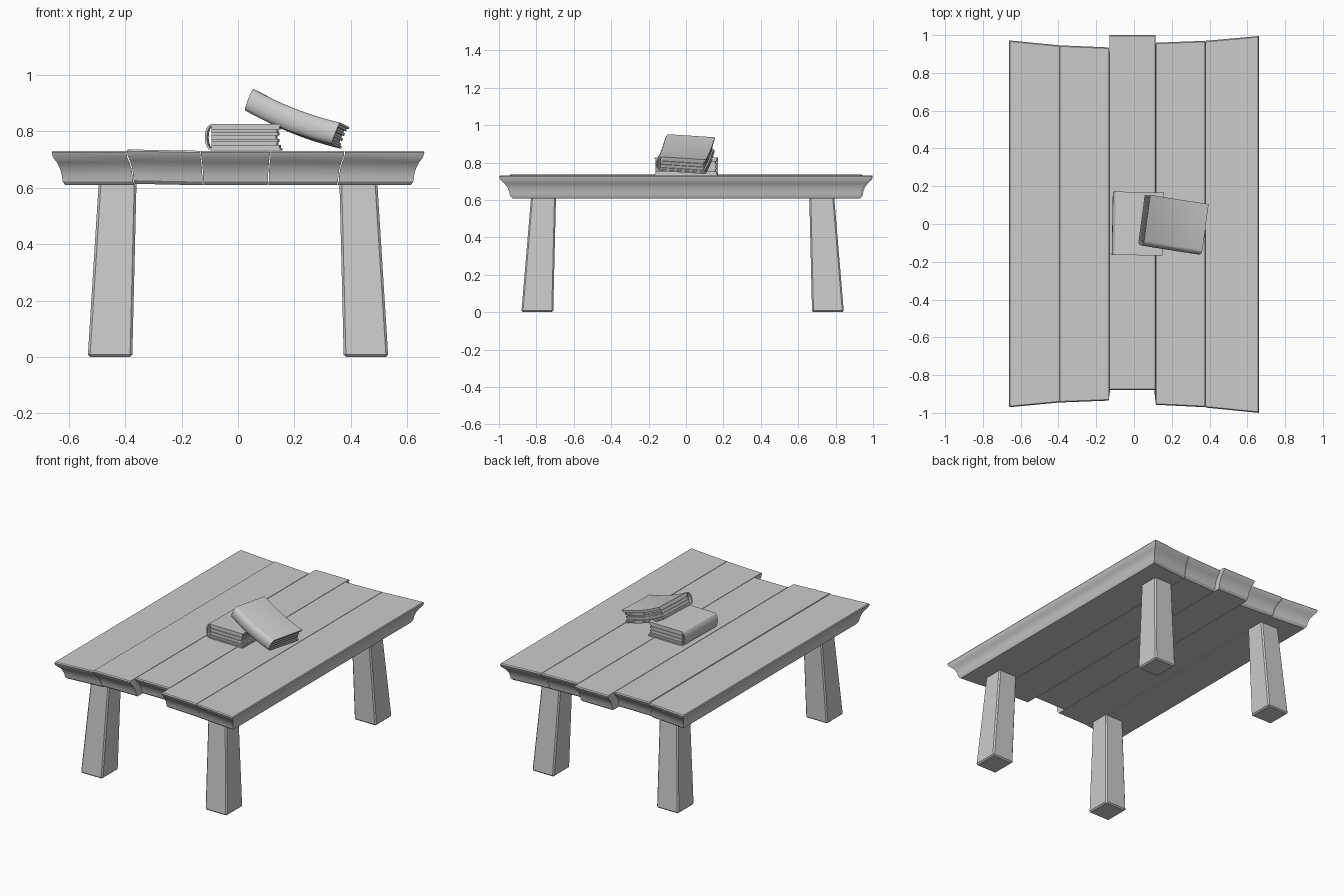
import bpy, bmesh, math
from mathutils import Matrix, Vector

if "Cube" in bpy.data.objects:
    bpy.data.objects.remove(bpy.data.objects["Cube"])


def loft(name, rings, bevel=0.0):
    """Closed solid through matching rings of points, capped at both ends."""
    bm = bmesh.new()
    loops = [[bm.verts.new(p) for p in ring] for ring in rings]
    n = len(loops[0])
    for a, b in zip(loops, loops[1:]):
        for i in range(n):
            j = (i + 1) % n
            bm.faces.new((a[i], a[j], b[j], b[i]))
    bm.faces.new(loops[0])
    bm.faces.new(loops[-1])
    bmesh.ops.recalc_face_normals(bm, faces=bm.faces)
    if bevel:
        bmesh.ops.bevel(bm, geom=bm.edges[:], offset=bevel, segments=1,
                        affect='EDGES', profile=0.5)
    mesh = bpy.data.meshes.new(name)
    bm.to_mesh(mesh)
    bm.free()
    obj = bpy.data.objects.new(name, mesh)
    bpy.context.collection.objects.link(obj)
    bpy.ops.object.select_all(action='DESELECT')
    obj.select_set(True)
    bpy.context.view_layer.objects.active = obj
    bpy.ops.object.shade_smooth_by_angle(angle=math.radians(30))
    return obj


# Moulded edge of the table top: (scale about the centre, height)
EDGE = [(0.994, 0.731), (1.0, 0.725), (0.993, 0.708), (0.972, 0.69),
        (0.955, 0.668), (0.945, 0.643), (0.941, 0.622), (0.928, 0.609)]


def plank(name, x0, x1, front, back, dy=0.0, dz=(0.0, 0.0)):
    rings = []
    for s, z in EDGE:
        rings.append([(x0 * s, front[0] * s + dy, z + dz[0]),
                      (x1 * s, front[1] * s + dy, z + dz[1]),
                      (x1 * s, back[1] * s + dy, z + dz[1]),
                      (x0 * s, back[0] * s + dy, z + dz[0])])
    return loft(name, rings)


# Table top planks
plank("outer_left_plank", -0.661, -0.396, (-0.97, -0.945), (0.972, 0.946))
plank("inner_left_plank", -0.394, -0.134, (-0.945, -0.935), (0.946, 0.935),
      dz=(0.005, 0.0))
plank("middle_plank", -0.131, 0.113, (-0.94, -0.94), (0.94, 0.94), dy=0.06)
plank("inner_right_plank", 0.116, 0.377, (-0.957, -0.97), (0.96, 0.97))
plank("outer_right_plank", 0.38, 0.661, (-0.972, -1.0), (0.97, 0.995))

# Tapered legs, mirrored to four corners
for row, sy in (("front", -1), ("back", 1)):
    for side, sx in (("left", -1), ("right", 1)):
        rings = []
        for z, xa, xb, ya, yb in ((0.0, 0.375, 0.533, 0.692, 0.862),
                                  (0.62, 0.36, 0.494, 0.677, 0.81)):
            rings.append([(sx * x, sy * y - 0.018, z) for x, y in
                          ((xa, ya), (xb, ya), (xb, yb), (xa, yb))])
        loft(f"{row}_{side}_leg", rings, bevel=0.008)


def book(name, thick, sag, matrix, width=0.27, length=0.335):
    """Hardback with its spine on local -x, lying flat, spine along y."""
    h, c, bulge = thick / 2, 0.008, 0.024
    left = -width / 2 + bulge

    def sweep(part, profile, half):
        steps = 8
        rings = []
        for i in range(steps + 1):
            t = 2 * i / steps - 1
            bend = sag * (t * t - 0.5)
            rings.append([(x, t * half, z + bend) for x, z in profile])
        loft(f"{name}_{part}", rings).matrix_world = matrix

    # Cover: C-shaped section with a rounded spine
    angles = [math.radians(90 + 22.5 * i) for i in range(9)]
    outer = [(left + bulge * math.cos(a), h * math.sin(a)) for a in angles]
    inner = [(left + (bulge - c) * math.cos(a), (h - c) * math.sin(a))
             for a in reversed(angles)]
    w = width / 2
    sweep("cover", [(w, h)] + outer + [(w, -h), (w, c - h)] + inner +
          [(w, h - c)], length / 2)

    # Pages: stacked slabs with stepped edges
    count = 7
    dz = 2 * (h - c) / count
    for i in range(count):
        z = -h + c + i * dz
        inset = 0.005 if i % 2 == 0 else 0.011
        right = w - inset - 0.006 * (1 - ((i - 3) / 3) ** 2)
        sweep(f"pages_{i + 1}", [(left, z), (right, z), (right, z + dz),
                                 (left, z + dz)], length / 2 - inset)


def rot(deg, axis):
    return Matrix.Rotation(math.radians(deg), 4, axis)


# Flat book, and a second one leaning on it
book("flat_book", 0.094, 0.0,
     Matrix.Translation(Vector((0.02, 0.002, 0.779))) @ rot(-1, 'Z'))
book("leaning_book", 0.082, 0.012,
     Matrix.Translation(Vector((0.206, -0.004, 0.84))) @ rot(-9, 'Z')
     @ rot(21, 'Y') @ rot(-4, 'X') @ rot(90, 'Z'))
